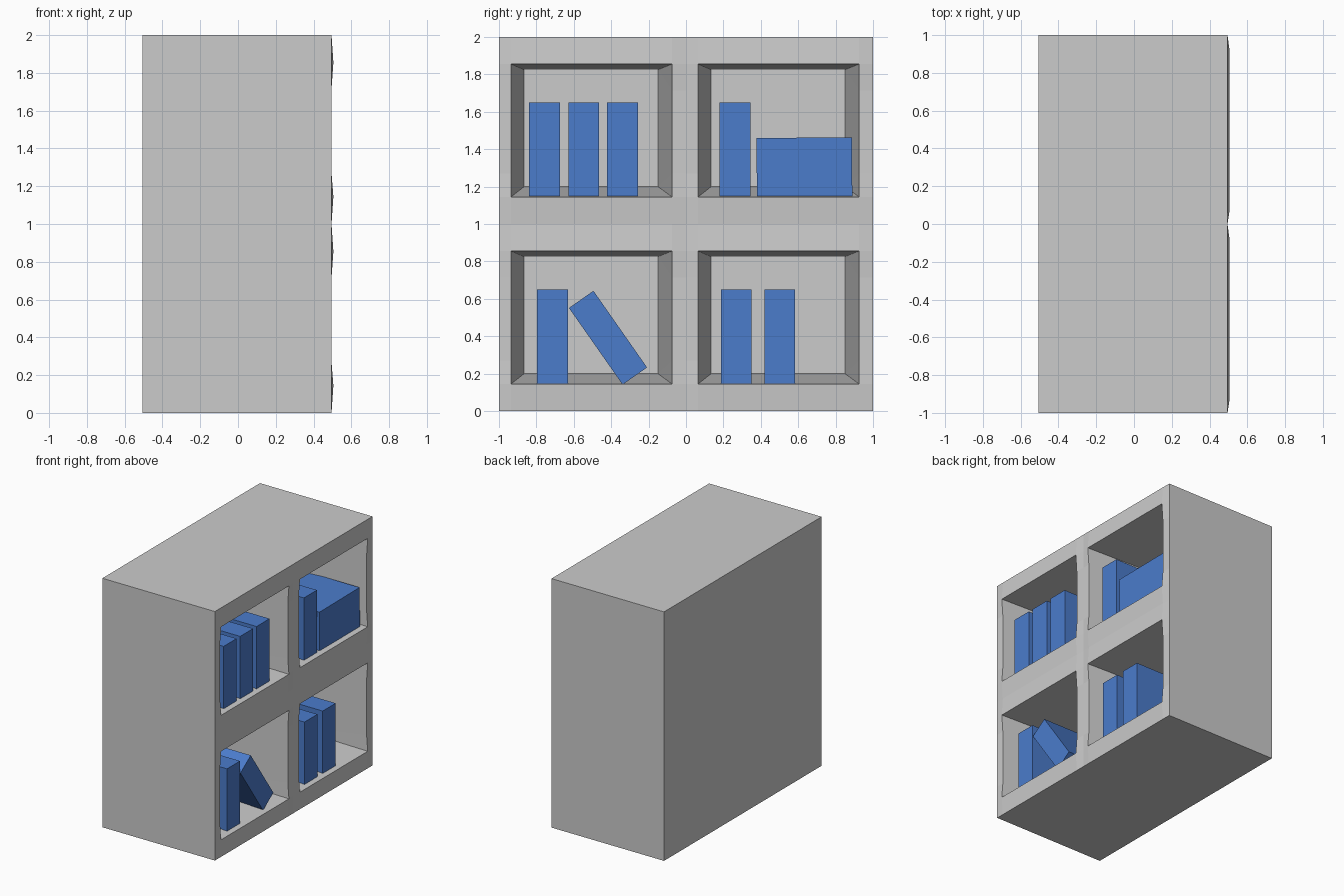
import bpy, bmesh
from math import radians

if "Cube" in bpy.data.objects:
    bpy.data.objects.remove(bpy.data.objects["Cube"])

# Bookcase: front grid with four tapered cavities opening to +x
FRONT, RIM, REAR, CAVITY_BACK = 0.495, 0.505, -0.505, -0.2
ys = [-1, -.935, -.075, 0, .065, .925, 1]
zs = [0, .145, .27, .715, .855, 1, 1.145, 1.27, 1.715, 1.855, 2]
bays = [(i, j) for i in (1, 4) for j in (1, 6)]

bm = bmesh.new()
grid = {}
for i, y in enumerate(ys):
    for j, z in enumerate(zs):
        raised = i in (1, 2, 4, 5) and j in (1, 4, 6, 9)
        grid[i, j] = bm.verts.new((RIM if raised else FRONT, y, z))

# Front frame around the openings
for i in range(len(ys) - 1):
    for j in range(len(zs) - 1):
        if not any(i == a and b <= j < b + 3 for a, b in bays):
            bm.faces.new([grid[i, j], grid[i + 1, j], grid[i + 1, j + 1], grid[i, j + 1]])

# Cavity walls, floor, ceiling and back
for i, j in bays:
    y0, y1 = ys[i] + .07, ys[i + 1] - .075
    z0, z1 = zs[j] + .055, zs[j + 3] - .03
    a, b, c, d = [bm.verts.new((CAVITY_BACK, y, z))
                  for y, z in ((y0, z0), (y1, z0), (y1, z1), (y0, z1))]
    bm.faces.new([a, b, c, d])
    bm.faces.new([grid[i, j], grid[i + 1, j], b, a])
    bm.faces.new([d, c, grid[i + 1, j + 3], grid[i, j + 3]])
    for k, low, high in ((i, a, d), (i + 1, b, c)):
        bm.faces.new([grid[k, j], grid[k, j + 1], low])
        bm.faces.new([grid[k, j + 1], grid[k, j + 2], high, low])
        bm.faces.new([grid[k, j + 2], grid[k, j + 3], high])

# Outer sides and rear
rim = [e for e in bm.edges if e.is_boundary]
new = bmesh.ops.extrude_edge_only(bm, edges=rim)["geom"]
for v in new:
    if isinstance(v, bmesh.types.BMVert):
        v.co.x = REAR
bmesh.ops.holes_fill(bm, edges=[e for e in bm.edges if e.is_boundary], sides=0)
bmesh.ops.recalc_face_normals(bm, faces=bm.faces[:])
mesh = bpy.data.meshes.new("bookcase")
bm.to_mesh(mesh)
bm.free()
bpy.context.collection.objects.link(bpy.data.objects.new("bookcase", mesh))

# Books
blue = bpy.data.materials.new("book_blue")
blue.diffuse_color = (0.07, 0.2, 0.6, 1)
blue.use_nodes = True
blue.node_tree.nodes["Principled BSDF"].inputs["Base Color"].default_value = blue.diffuse_color


def book(name, y, z, width=.165, height=.505, tilt=0, front=.46, depth=.55):
    bpy.ops.mesh.primitive_cube_add(size=1, location=(front - depth / 2, y, z))
    ob = bpy.context.object
    ob.name = name
    ob.scale = (depth, width, height)
    ob.rotation_euler.x = radians(tilt)
    ob.data.materials.append(blue)


for n, y in enumerate((-.757, -.547, -.339, .262)):
    book(f"upper_book_{n + 1}", y, 1.397)
for n, y in enumerate((-.714, .269, .501)):
    book(f"lower_book_{n + 1}", y, .397)
book("leaning_book", -.417, .392, width=.16, height=.5, tilt=35)
book("lying_book", .633, 1.304, width=.51, height=.315, tilt=.5)
